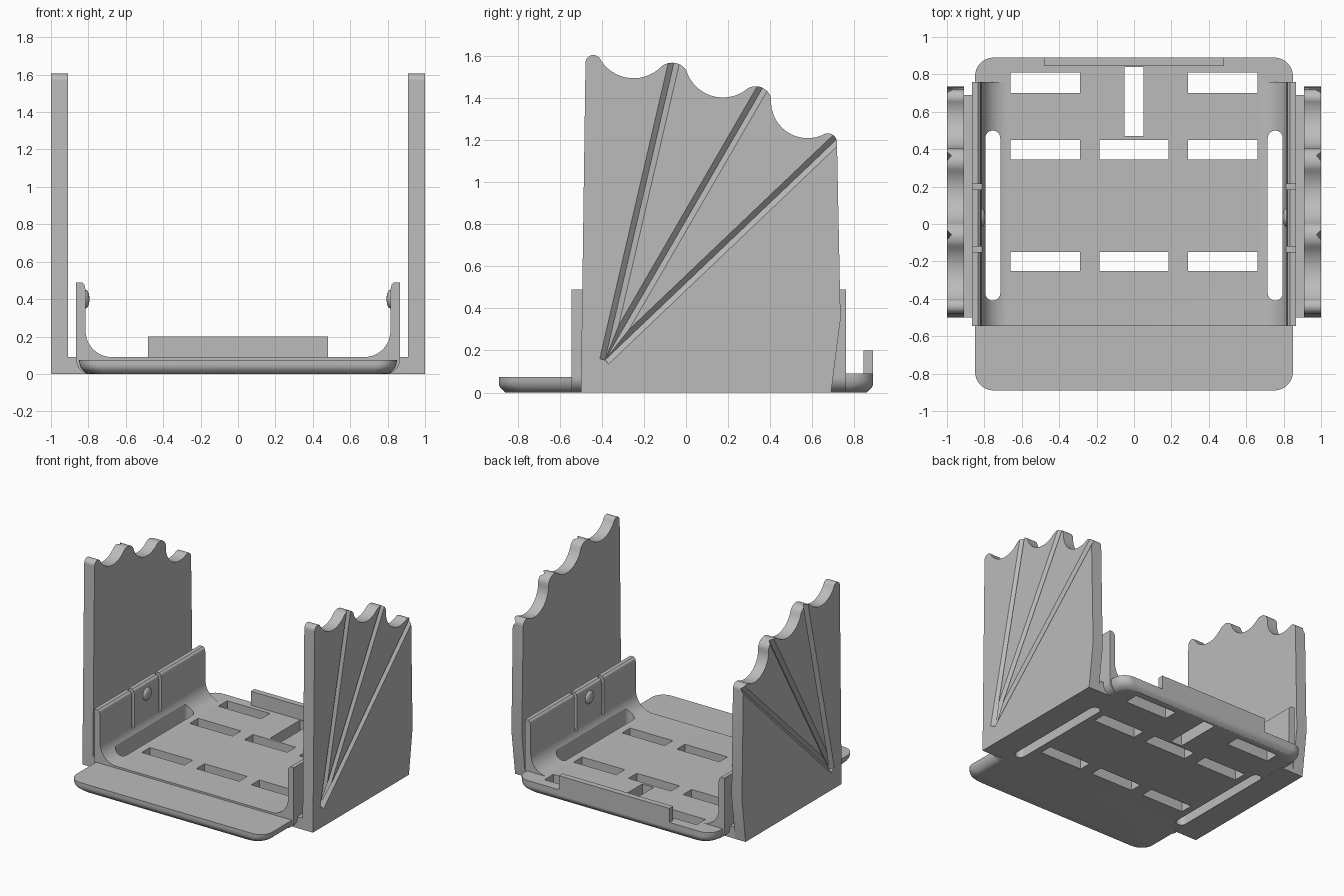
import bpy, bmesh, math
from mathutils import Vector, Matrix

if "Cube" in bpy.data.objects:
    bpy.data.objects.remove(bpy.data.objects["Cube"], do_unlink=True)

GREY = (0.5, 0.5, 0.5, 1)
grey = bpy.data.materials.new("plain grey")
grey.use_nodes = True
grey.diffuse_color = GREY
grey.node_tree.nodes["Principled BSDF"].inputs["Base Color"].default_value = GREY


def finish(bm, name):
    bmesh.ops.recalc_face_normals(bm, faces=bm.faces)
    mesh = bpy.data.meshes.new(name)
    bm.to_mesh(mesh)
    bm.free()
    mesh.materials.append(grey)
    ob = bpy.data.objects.new(name, mesh)
    bpy.context.collection.objects.link(ob)
    return ob


def prism(name, points, depth):
    """Extrude a closed outline of 3D points along a vector."""
    bm = bmesh.new()
    face = bm.faces.new([bm.verts.new(p) for p in points])
    out = bmesh.ops.extrude_face_region(bm, geom=[face])
    moved = [v for v in out["geom"] if isinstance(v, bmesh.types.BMVert)]
    bmesh.ops.translate(bm, verts=moved, vec=depth)
    return finish(bm, name)


def box(name, x0, x1, y0, y1, z0, z1):
    return prism(name, [(x0, y0, z0), (x1, y0, z0), (x1, y1, z0), (x0, y1, z0)], (0, 0, z1 - z0))


def activate(ob):
    bpy.ops.object.select_all(action="DESELECT")
    ob.select_set(True)
    bpy.context.view_layer.objects.active = ob


def combine(ob, other, operation):
    activate(ob)
    mod = ob.modifiers.new("combine", "BOOLEAN")
    mod.operation, mod.solver, mod.object = operation, "EXACT", other
    bpy.ops.object.modifier_apply(modifier=mod.name)
    bpy.data.objects.remove(other, do_unlink=True)


def mirror(ob):
    activate(ob)
    mod = ob.modifiers.new("mirror", "MIRROR")
    mod.use_clip = False
    mod.use_mirror_merge = False
    bpy.ops.object.modifier_apply(modifier=mod.name)


def smooth(ob):
    activate(ob)
    bpy.ops.object.shade_smooth_by_angle(angle=math.radians(30))


def arc(cx, cy, r, start, end, n=8):
    angles = [math.radians(start + (end - start) * i / n) for i in range(n + 1)]
    return [(cx + r * math.cos(a), cy + r * math.sin(a)) for a in angles]


def arc_through(p, q, s, n=14):
    """Arc through three 2D points, without the last point."""
    (ax, ay), (bx, by), (cx, cy) = p, q, s
    d = 2 * (ax * (by - cy) + bx * (cy - ay) + cx * (ay - by))
    a2, b2, c2 = ax * ax + ay * ay, bx * bx + by * by, cx * cx + cy * cy
    ox = (a2 * (by - cy) + b2 * (cy - ay) + c2 * (ay - by)) / d
    oy = (a2 * (cx - bx) + b2 * (ax - cx) + c2 * (bx - ax)) / d
    a, b, c = (math.degrees(math.atan2(v - oy, u - ox)) for u, v in (p, q, s))
    wrap = lambda t: (t + 180) % 360 - 180
    sweep = wrap(b - a) + wrap(c - b)
    return arc(ox, oy, math.hypot(ax - ox, ay - oy), a, a + sweep, n)[:-1]


def end_plate(name, inner, side, top):
    """End of the floor: rounded corners, rounded under-sides, chamfered under-edge."""
    levels = []
    for i in range(7):
        a = math.radians(15 * i)
        z = 0.075 * (1 - math.cos(a))
        levels.append((0.79 + 0.06 * math.sin(a), z, max(0, 0.03 - z)))
    if top > 0.075:
        levels.append((0.85, top, 0))
    bm = bmesh.new()
    rings = []
    for hx, z, inset in levels:
        end = 0.89 - inset
        half = [(hx, inner)] + arc(hx - 0.1, end - 0.1, 0.1, 0, 90)
        outline = half + [(-x, y) for x, y in reversed(half)]
        rings.append([bm.verts.new((x, side * y, z)) for x, y in outline])
    for low, high in zip(rings, rings[1:]):
        for i in range(len(low)):
            j = (i + 1) % len(low)
            bm.faces.new((low[i], low[j], high[j], high[i]))
    bm.faces.new(rings[0])
    bm.faces.new(rings[-1])
    return finish(bm, name)


# Tray: U-shaped section with rounded bends
half = arc(0.79, 0.075, 0.075, -90, 0)
half += [(0.865, 0.49), (0.835, 0.49), (0.822, 0.478), (0.815, 0.45)]
half += arc(0.675, 0.23, 0.14, 0, -90, 12)
section = half + [(-x, z) for x, z in reversed(half)]
tray = prism("tray", [(x, -0.545, z) for x, z in section], (0, 1.305, 0))
combine(tray, end_plate("front_plate", 0.545, -1, 0.075), "UNION")
combine(tray, end_plate("back_plate", 0.76, 1, 0.09), "UNION")
combine(tray, box("back_lip", -0.48, 0.48, 0.845, 0.89, 0.05, 0.2), "UNION")

# Floor windows
for y0, y1, centre in ((0.7, 0.81, False), (0.345, 0.45, True), (-0.25, -0.15, True)):
    spans = [(0.29, 0.66), (-0.66, -0.29)] + ([(-0.185, 0.185)] if centre else [])
    for x0, x1 in spans:
        combine(tray, box("window_cutter", x0, x1, y0, y1, -0.1, 0.15), "DIFFERENCE")
combine(tray, box("centre_cutter", -0.05, 0.05, 0.47, 0.84, -0.1, 0.15), "DIFFERENCE")

# Long rounded floor slots and narrow wall slits
for s in (-1, 1):
    outline = arc(s * 0.755, 0.46, 0.04, 0, 180) + arc(s * 0.755, -0.37, 0.04, 180, 360)
    combine(tray, prism("slot_cutter", [(x, y, -0.1) for x, y in outline], (0, 0, 0.4)), "DIFFERENCE")
    for y in (-0.135, 0.2):
        x0, x1 = sorted((s * 0.78, s * 0.9))
        combine(tray, box("slit_cutter", x0, x1, y - 0.015, y + 0.015, 0.2, 0.6), "DIFFERENCE")
smooth(tray)

# Snap bumps on the inner walls
bm = bmesh.new()
bmesh.ops.create_uvsphere(bm, u_segments=24, v_segments=12, radius=0.05,
                          matrix=Matrix.Translation((0.815, 0.035, 0.4)) @ Matrix.Diagonal((0.42, 1, 1, 1)))
bumps = finish(bm, "snap_bumps")
mirror(bumps)
smooth(bumps)

# Tall side panels with a scalloped top
knots = [(-0.478, 1.565), (-0.44, 1.605), (-0.405, 1.58), (-0.26, 1.495), (-0.115, 1.552),
         (-0.05, 1.567), (0, 1.535), (0.18, 1.403), (0.295, 1.447), (0.34, 1.456),
         (0.405, 1.4), (0.59, 1.21), (0.65, 1.225), (0.69, 1.23), (0.718, 1.19)]
profile = [(-0.5, 0)]
for i in range(0, len(knots) - 2, 2):
    profile += arc_through(*knots[i:i + 3])
profile += [knots[-1], (0.735, 0.35), (0.69, 0)]
panels = prism("side_panels", [(0.91, y, z) for y, z in profile], (0.09, 0, 0))

# V grooves fanning out on the outer face
start = Vector((1, -0.385, 0.155))
for y, z in ((-0.057, 1.57), (0.365, 1.45), (0.717, 1.205)):
    along = (Vector((1, y, z)) - start).normalized()
    across = Vector((0, -along.z, along.y)) * 0.026
    deep = Vector((0.025, 0, 0))
    diamond = [start + across, start + deep, start - across, start - deep]
    length = (Vector((1, y, z)) - start).length + 0.1
    combine(panels, prism("groove_cutter", diamond, along * length), "DIFFERENCE")
mirror(panels)
smooth(panels)

# Strips joining the panels to the tray
strips = box("joining_strips", 0.8, 0.91, -0.5, 0.69, 0, 0.09)
mirror(strips)
